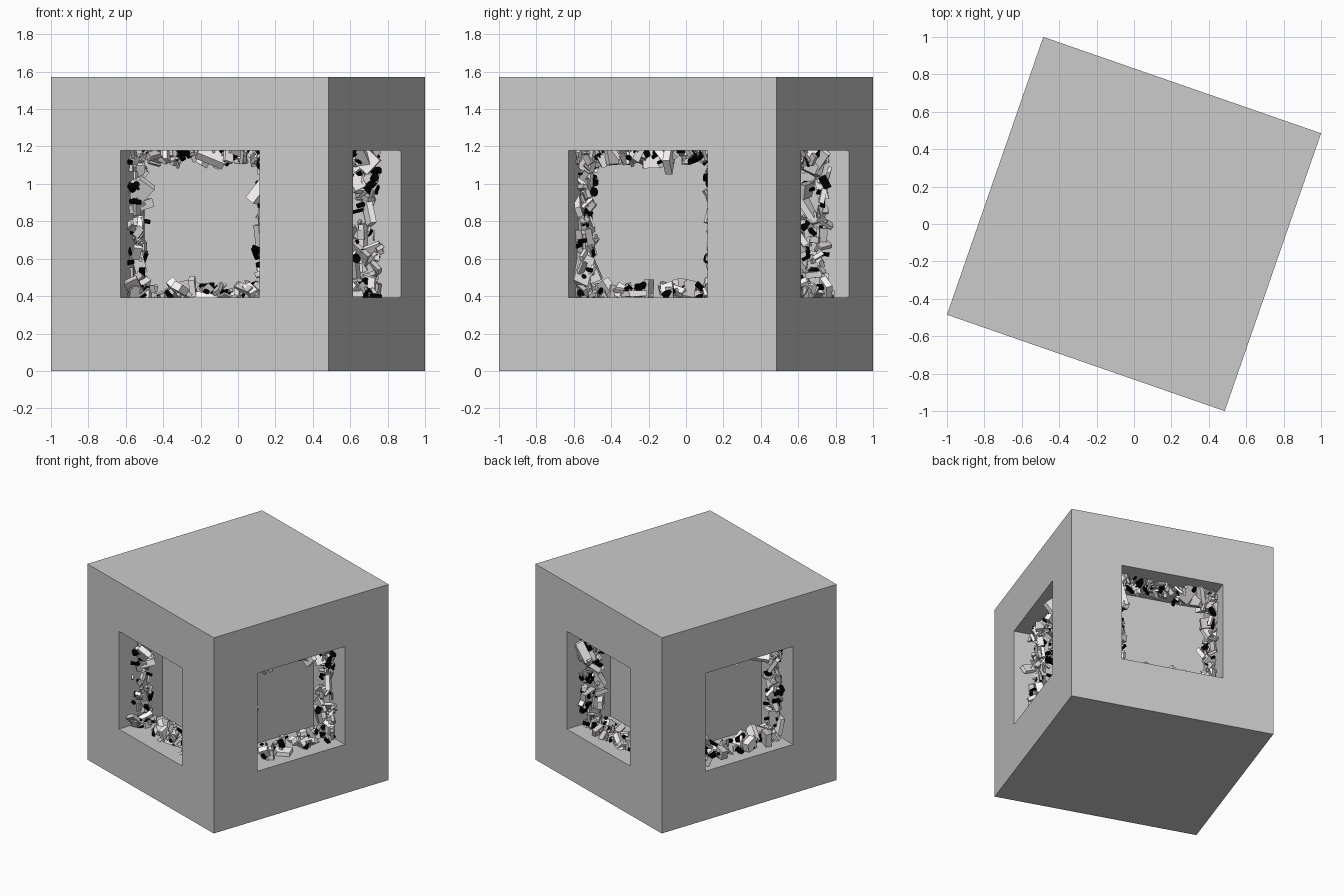
import bpy, bmesh, random
from math import atan2, pi
from mathutils import Matrix, Vector, Euler

if "Cube" in bpy.data.objects:
    bpy.data.objects.remove(bpy.data.objects["Cube"])

random.seed(7)
S = 1.572            # cube side
H = S / 2            # half side
W = S / 4            # half window
DEPTH = 0.39         # recess depth
TURN = Matrix.Translation((0, 0, H)) @ Matrix.Rotation(atan2(-0.515, 1.485), 4, 'Z')


def finish(bm, name, color=None):
    bmesh.ops.transform(bm, matrix=TURN, verts=bm.verts)
    mesh = bpy.data.meshes.new(name)
    bm.to_mesh(mesh)
    bm.free()
    obj = bpy.data.objects.new(name, mesh)
    bpy.context.collection.objects.link(obj)
    if color:
        mat = bpy.data.materials.get(str(color)) or bpy.data.materials.new(str(color))
        mat.diffuse_color = color
        mat.use_nodes = True
        mat.node_tree.nodes["Principled BSDF"].inputs["Base Color"].default_value = mat.diffuse_color
        mesh.materials.append(mat)


# Block with a square recess in each of the four sides
bm = bmesh.new()
bmesh.ops.create_cube(bm, size=S)
bm.normal_update()
sides = [f for f in bm.faces if abs(f.normal.z) < 0.5]
for f in sides:
    n = f.normal.copy()
    bmesh.ops.inset_individual(bm, faces=[f], thickness=H - W, use_even_offset=True)
    ext = bmesh.ops.extrude_discrete_faces(bm, faces=[f])['faces'][0]
    bmesh.ops.translate(bm, verts=ext.verts, vec=-n * DEPTH)
finish(bm, "block")


def place(lift, side, wall):
    """Random pose on one wall of one recess, in the belt at mid depth."""
    along = random.uniform(-W, W)
    p = Vector((along, -H + random.uniform(0.115, 0.275), -W + lift))
    p = Matrix.Rotation(wall * pi / 2, 3, 'Y') @ p
    p = Matrix.Rotation(side * pi / 2, 3, 'Z') @ p
    spin = Euler([random.uniform(0, 2 * pi) for _ in range(3)]).to_matrix().to_4x4()
    return Matrix.Translation(p) @ spin


def rubble(name, side, color, batches, round_piece=False):
    bm = bmesh.new()
    for count, lo, hi, lift in batches:
        for wall in range(4):
            for _ in range(count):
                a = random.uniform(lo, hi)
                size = (a, a * random.uniform(0.3, 0.75), a * random.uniform(0.15, 0.35))
                m = place(random.uniform(0, lift), side, wall)
                if round_piece:
                    m = m @ Matrix.Diagonal((size[1], size[1] * 0.8, a, 1))
                    bmesh.ops.create_cone(bm, cap_ends=True, segments=8, radius1=0.5,
                                          radius2=0.5, depth=1, matrix=m)
                else:
                    m = m @ Matrix.Diagonal((*size, 1))
                    bmesh.ops.create_cube(bm, size=1, matrix=m)
    finish(bm, name, color)


# Debris belts lining the recesses: pale slabs, grey chunks, dark stones
for i, where in enumerate(("front", "right", "back", "left")):
    rubble(where + "_pale_slabs", i, (1.0, 0.96, 0.97, 1),
           [(6, 0.11, 0.17, 0.05), (16, 0.04, 0.09, 0.055)])
    rubble(where + "_grey_chunks", i, (0.62, 0.59, 0.6, 1),
           [(5, 0.10, 0.16, 0.05), (32, 0.035, 0.08, 0.055)])
    rubble(where + "_dark_stones", i, (0.0, 0.0, 0.0, 1),
           [(24, 0.035, 0.075, 0.065)], True)
